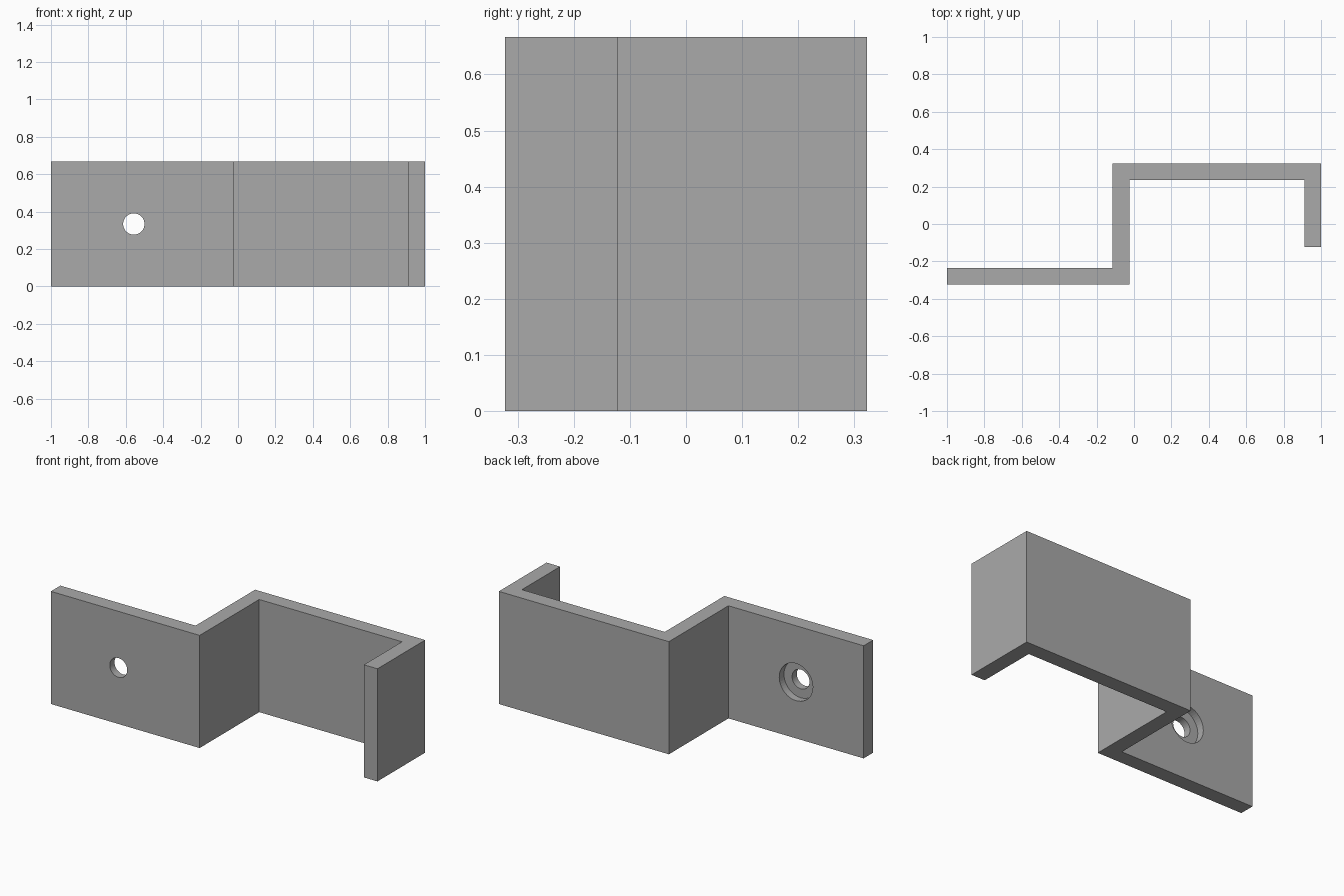
import bpy
import bmesh
from math import pi

cube = bpy.data.objects.get("Cube")
if cube:
    bpy.data.objects.remove(cube, do_unlink=True)

HEIGHT = 0.667
T = 0.089        # sheet thickness
FRONT, BACK = -0.323, 0.323
WEB_RIGHT = -0.025
LIP_END = -0.123
HOLE_X, HOLE_Z = -0.557, HEIGHT / 2

grey = bpy.data.materials.new("plain grey")
grey.use_nodes = True
colour = (0.4, 0.4, 0.4, 1)
grey.diffuse_color = colour
grey.node_tree.nodes["Principled BSDF"].inputs["Base Color"].default_value = colour


def add_object(name, bm):
    bmesh.ops.recalc_face_normals(bm, faces=bm.faces)
    mesh = bpy.data.meshes.new(name)
    bm.to_mesh(mesh)
    bm.free()
    mesh.materials.append(grey)
    obj = bpy.data.objects.new(name, mesh)
    bpy.context.collection.objects.link(obj)
    return obj


# Bracket: bent strip profile raised to full height
profile = [
    (-1, FRONT), (WEB_RIGHT, FRONT), (WEB_RIGHT, BACK - T), (1 - T, BACK - T),
    (1 - T, LIP_END), (1, LIP_END), (1, BACK), (WEB_RIGHT - T, BACK),
    (WEB_RIGHT - T, FRONT + T), (-1, FRONT + T),
]
bm = bmesh.new()
base = bm.faces.new([bm.verts.new((x, y, 0)) for x, y in profile])
raised = bmesh.ops.extrude_face_region(bm, geom=[base], use_keep_orig=True)
top = [v for v in raised["geom"] if isinstance(v, bmesh.types.BMVert)]
bmesh.ops.translate(bm, verts=top, vec=(0, 0, HEIGHT))
bracket = add_object("bracket", bm)


# Screw hole with a wider recess at the rear of the mounting plate
def drill(name, radius, y_start, y_end):
    bm = bmesh.new()
    bmesh.ops.create_cone(bm, cap_ends=True, segments=48, radius1=radius,
                          radius2=radius, depth=y_end - y_start)
    cutter = add_object(name, bm)
    cutter.rotation_euler.x = pi / 2
    cutter.location = (HOLE_X, (y_start + y_end) / 2, HOLE_Z)
    cutter.hide_render = True
    cutter.hide_viewport = True
    cut = bracket.modifiers.new(name, "BOOLEAN")
    cut.operation = "DIFFERENCE"
    cut.solver = "EXACT"
    cut.object = cutter


drill("screw_hole_cutter", 0.057, FRONT - 0.1, FRONT + 0.2)
drill("screw_recess_cutter", 0.11, FRONT + T / 2, FRONT + 0.2)

# Smooth bore walls, sharp sheet edges
bpy.context.view_layer.objects.active = bracket
bracket.select_set(True)
bpy.ops.object.shade_smooth_by_angle(angle=pi / 6)
